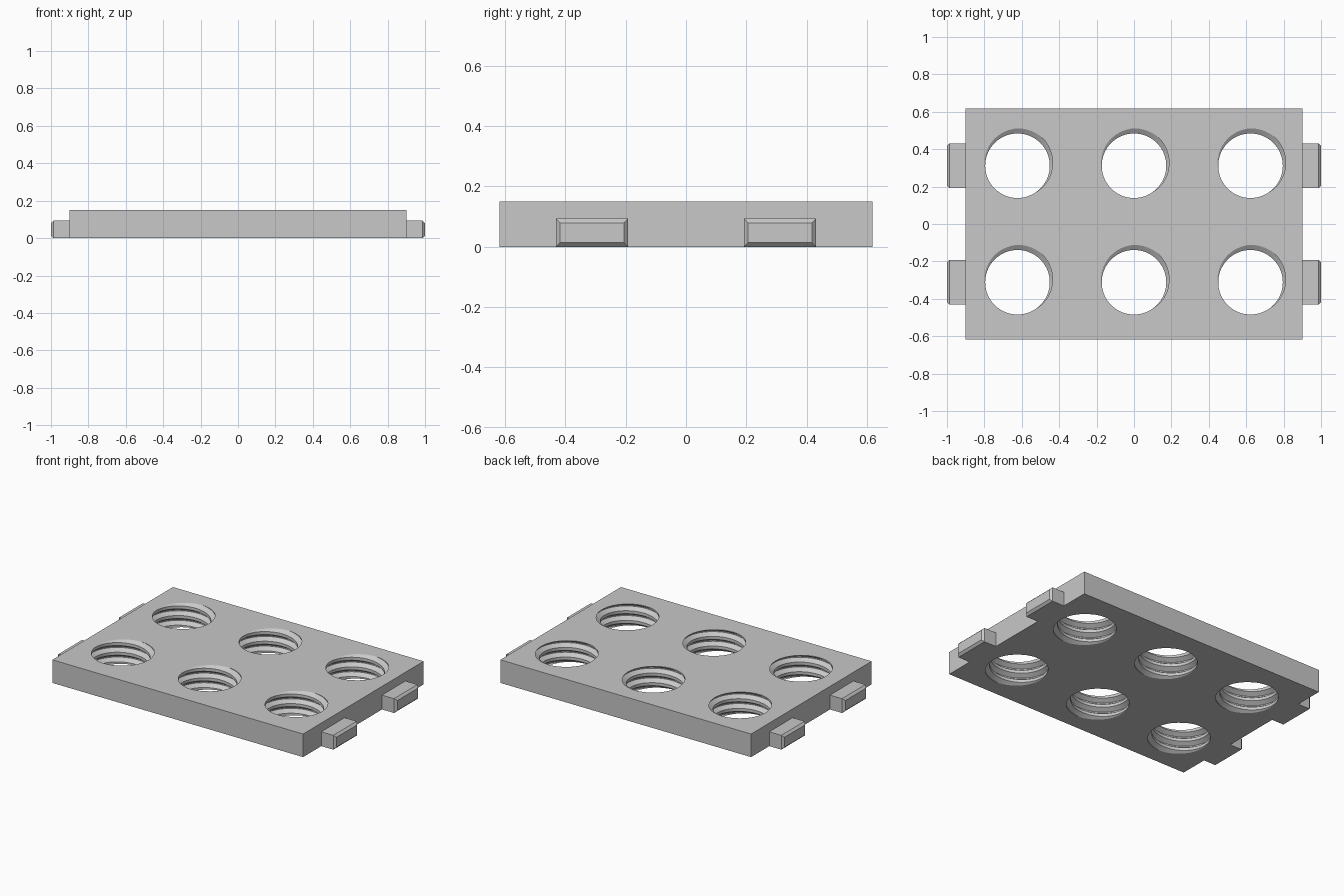
import bpy, bmesh, math
from mathutils import Matrix

if "Cube" in bpy.data.objects:
    bpy.data.objects.remove(bpy.data.objects["Cube"])

grey = bpy.data.materials.new("plain_grey")
grey.use_nodes = True
colour = (0.58, 0.58, 0.58, 1)
grey.diffuse_color = colour
grey.node_tree.nodes["Principled BSDF"].inputs["Base Color"].default_value = colour

HALF_X, HALF_Y, THICK = 0.9, 0.618, 0.15
SPACING = 0.623
PITCH, CREST_R, ROOT_R = 0.0625, 0.1725, 0.2
TAB_W, TAB_H, BEVEL = 0.24, 0.093, 0.014


def make_object(name, bm):
    bmesh.ops.recalc_face_normals(bm, faces=bm.faces)
    mesh = bpy.data.meshes.new(name)
    bm.to_mesh(mesh)
    bm.free()
    mesh.materials.append(grey)
    obj = bpy.data.objects.new(name, mesh)
    bpy.context.collection.objects.link(obj)
    return obj


def box(lo, hi):
    bm = bmesh.new()
    size = [b - a for a, b in zip(lo, hi)]
    mid = [(a + b) / 2 for a, b in zip(lo, hi)]
    bmesh.ops.create_cube(bm, size=1, matrix=Matrix.Translation(mid) @ Matrix.Diagonal((*size, 1)))
    return bm


def thread_core():
    """Solid screw shape that cuts one threaded hole."""
    bm = bmesh.new()
    steps = 72
    profile = [(-0.345, CREST_R), (-0.055, ROOT_R), (0.055, ROOT_R), (0.345, CREST_R)]
    rows = [(turn + off, r) for turn in range(-5, 3) for off, r in profile]
    grid = []
    for i in range(steps):
        a = math.tau * i / steps
        lead = (a - math.radians(70)) / math.tau
        grid.append([bm.verts.new((r * math.cos(a), r * math.sin(a), THICK + PITCH * (t + lead)))
                     for t, r in rows])
    # the last column joins the first one turn higher
    grid.append(grid[0][len(profile):])
    for left, right in zip(grid, grid[1:]):
        for j in range(min(len(left), len(right)) - 1):
            bm.faces.new((left[j], right[j], right[j + 1], left[j + 1]))
    # trim flat just outside the plate and cap
    for z, up in ((-0.01, -1), (THICK + 0.01, 1)):
        cut = bmesh.ops.bisect_plane(bm, geom=bm.verts[:] + bm.edges[:] + bm.faces[:],
                                     plane_co=(0, 0, z), plane_no=(0, 0, up), clear_outer=True)
        rim = [e for e in cut["geom_cut"] if isinstance(e, bmesh.types.BMEdge)]
        bmesh.ops.edgeloop_fill(bm, edges=rim)
    return make_object("thread_cutter", bm)


# Plate with a grid of threaded holes
plate = make_object("plate", box((-HALF_X, -HALF_Y, 0), (HALF_X, HALF_Y, THICK)))
cutter = thread_core()
cutter.hide_render = True
bpy.context.view_layer.objects.active = plate
for column in (-1, 0, 1):
    for row in (-0.5, 0.5):
        cutter.location = (column * SPACING, row * SPACING, 0)
        bpy.context.view_layer.update()
        mod = plate.modifiers.new("hole", "BOOLEAN")
        mod.operation = "DIFFERENCE"
        mod.solver = "EXACT"
        mod.object = cutter
        bpy.ops.object.modifier_apply(modifier=mod.name)
bpy.data.objects.remove(cutter)

bpy.ops.object.select_all(action="DESELECT")
plate.select_set(True)
bpy.ops.object.shade_smooth_by_angle(angle=math.radians(25))

# Connector tabs with chamfered ends
for side, label in ((1, "left"), (-1, "right")):
    for end, place in ((-1, "front"), (1, "back")):
        y = end * SPACING / 2
        inner, outer = sorted((side * HALF_X, side))
        bm = box((inner, y - TAB_W / 2, 0), (outer, y + TAB_W / 2, TAB_H))
        tip = [e for e in bm.edges if all(abs(v.co.x) > 0.99 for v in e.verts)]
        bmesh.ops.bevel(bm, geom=tip, offset=BEVEL, segments=1, affect="EDGES")
        make_object(f"{label}_{place}_tab", bm)
